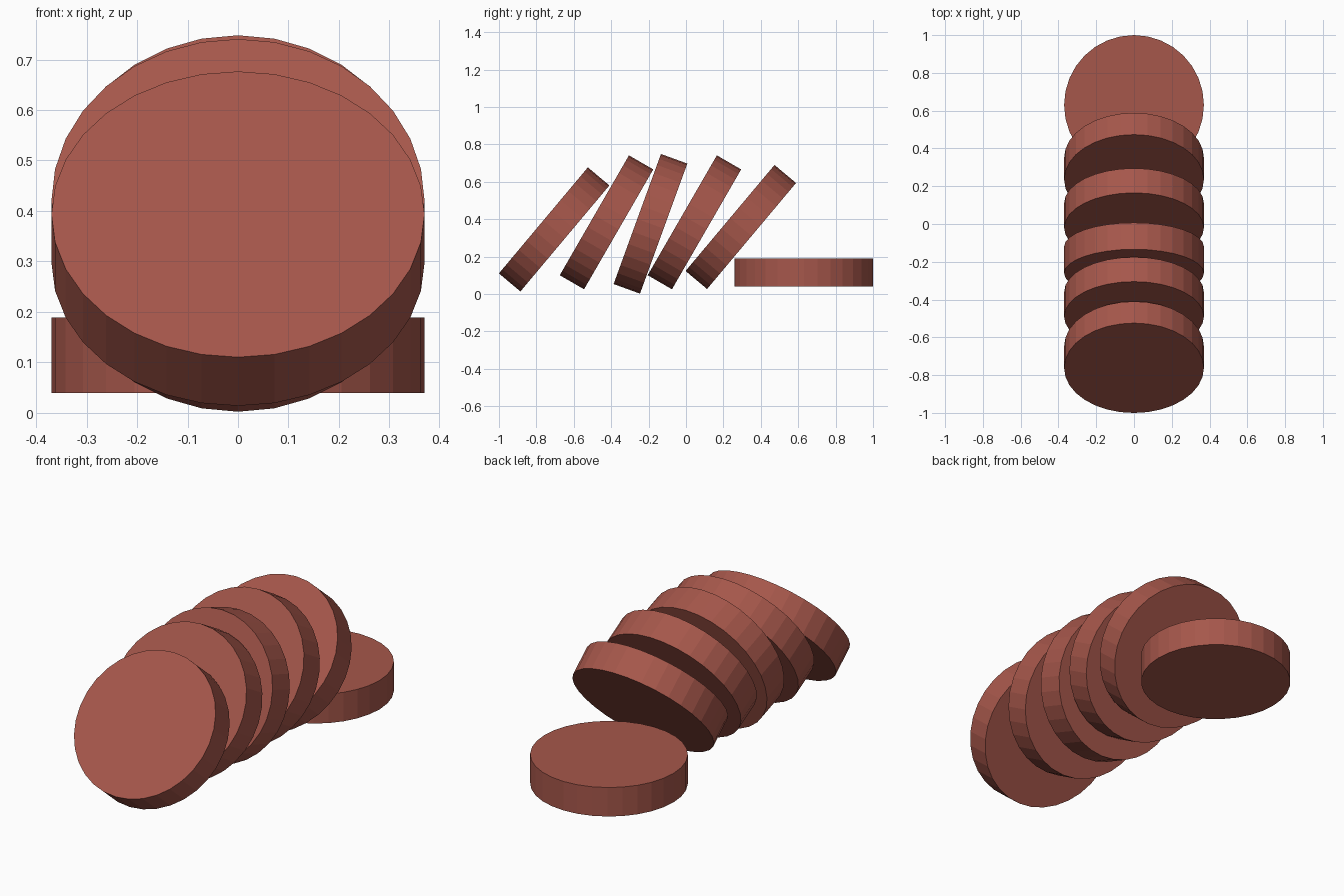
import bpy
import math

if "Cube" in bpy.data.objects:
    bpy.data.objects.remove(bpy.data.objects["Cube"])

RADIUS, THICKNESS = 0.37, 0.15

brick = bpy.data.materials.new("brick_red")
brick.diffuse_color = (0.38, 0.095, 0.07, 1.0)
brick.use_nodes = True
brick.node_tree.nodes["Principled BSDF"].inputs["Base Color"].default_value = brick.diffuse_color


def disc(name, y, z, tilt):
    """Flat-shaded 32-sided disc, tilted about the x axis."""
    bpy.ops.mesh.primitive_cylinder_add(
        vertices=32, radius=RADIUS, depth=THICKNESS,
        location=(0, y, z), rotation=(math.radians(tilt), 0, 0))
    ob = bpy.context.object
    ob.name = name
    ob.data.materials.append(brick)


# Row of leaning discs, front to back: y, z, tilt in degrees
leaning = [
    (-0.705, 0.345, 50),
    (-0.425, 0.383, 60),
    (-0.190, 0.375, 70),
    (0.045, 0.383, 60),
    (0.293, 0.358, 50),
]
for i, (y, z, tilt) in enumerate(leaning, 1):
    disc(f"leaning_disc_{i}", y, z, tilt)

# Disc lying flat at the back
disc("flat_disc", 0.63, 0.114, 0)
